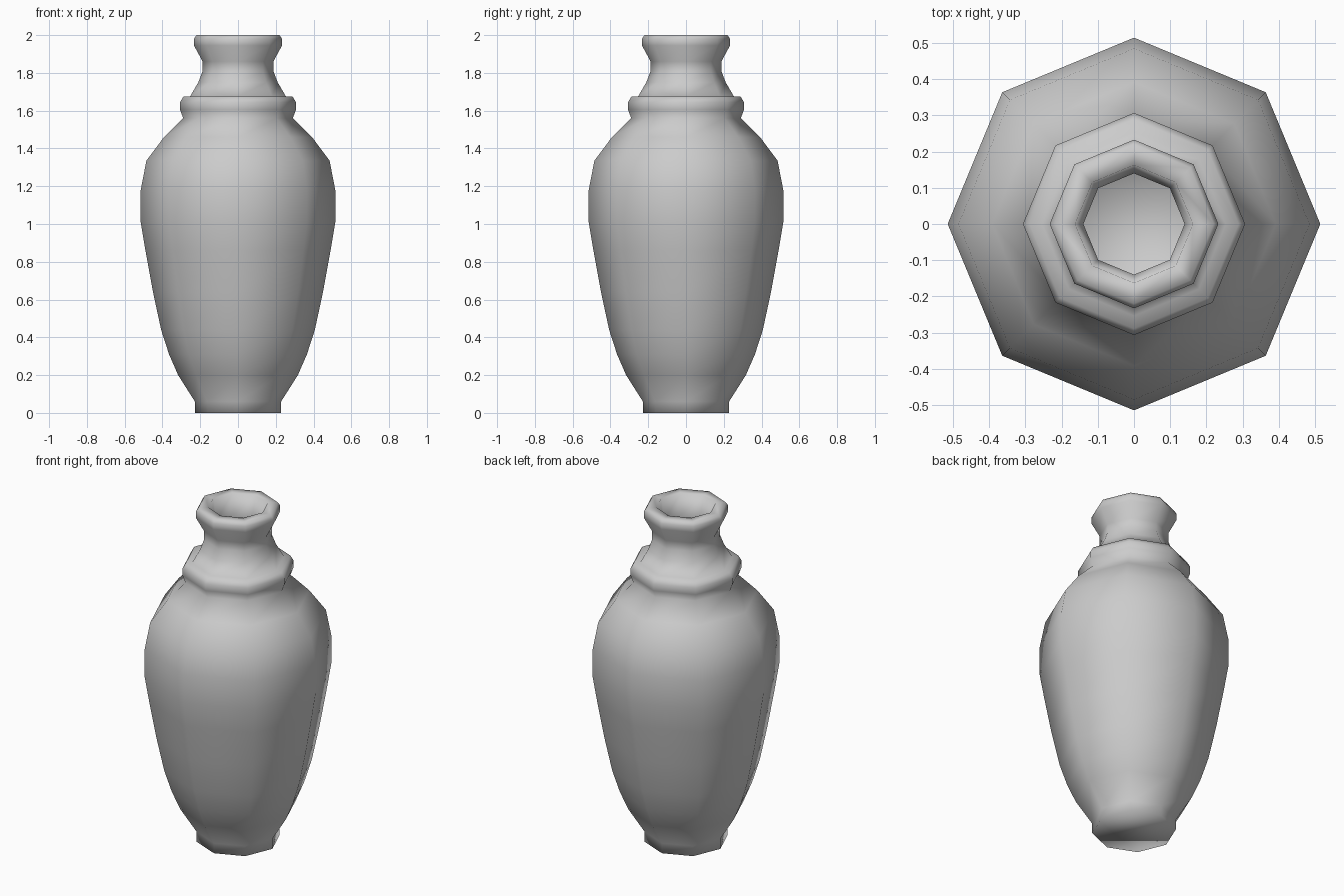
import bpy, bmesh
from math import cos, sin, pi

SIDES = 8

# outer profile (radius, height), foot to lip
outer = [(0.228, 0), (0.228, 0.06), (0.317, 0.2), (0.365, 0.31), (0.407, 0.44),
         (0.45, 0.64), (0.49, 0.86), (0.515, 1.01), (0.515, 1.18), (0.485, 1.335),
         (0.392, 1.46), (0.29, 1.56), (0.307, 1.605), (0.307, 1.645), (0.289, 1.675),
         (0.254, 1.675), (0.21, 1.75), (0.187, 1.81), (0.187, 1.86), (0.233, 1.945),
         (0.233, 1.98), (0.22, 2.0)]
# inner profile, lip down to the hollow floor
inner = [(0.163, 2.0), (0.14, 1.88), (0.14, 1.8), (0.2, 1.68), (0.24, 1.56),
         (0.345, 1.43), (0.437, 1.31), (0.465, 1.17), (0.465, 1.02), (0.44, 0.87),
         (0.4, 0.65), (0.357, 0.45), (0.27, 0.22), (0.18, 0.08)]

# lathe the profile around z
bm = bmesh.new()
rings = [[bm.verts.new((r * cos(2 * pi * i / SIDES), r * sin(2 * pi * i / SIDES), z))
          for i in range(SIDES)] for r, z in outer + inner]
for a, b in zip(rings, rings[1:]):
    for i in range(SIDES):
        j = (i + 1) % SIDES
        bm.faces.new((a[i], a[j], b[j], b[i]))

# foot underside and inside floor
bm.faces.new(rings[0][::-1])
bm.faces.new(rings[-1])

mesh = bpy.data.meshes.new("vase")
bm.to_mesh(mesh)
bm.free()
mesh.shade_smooth()
vase = bpy.data.objects.new("vase", mesh)
bpy.context.collection.objects.link(vase)
